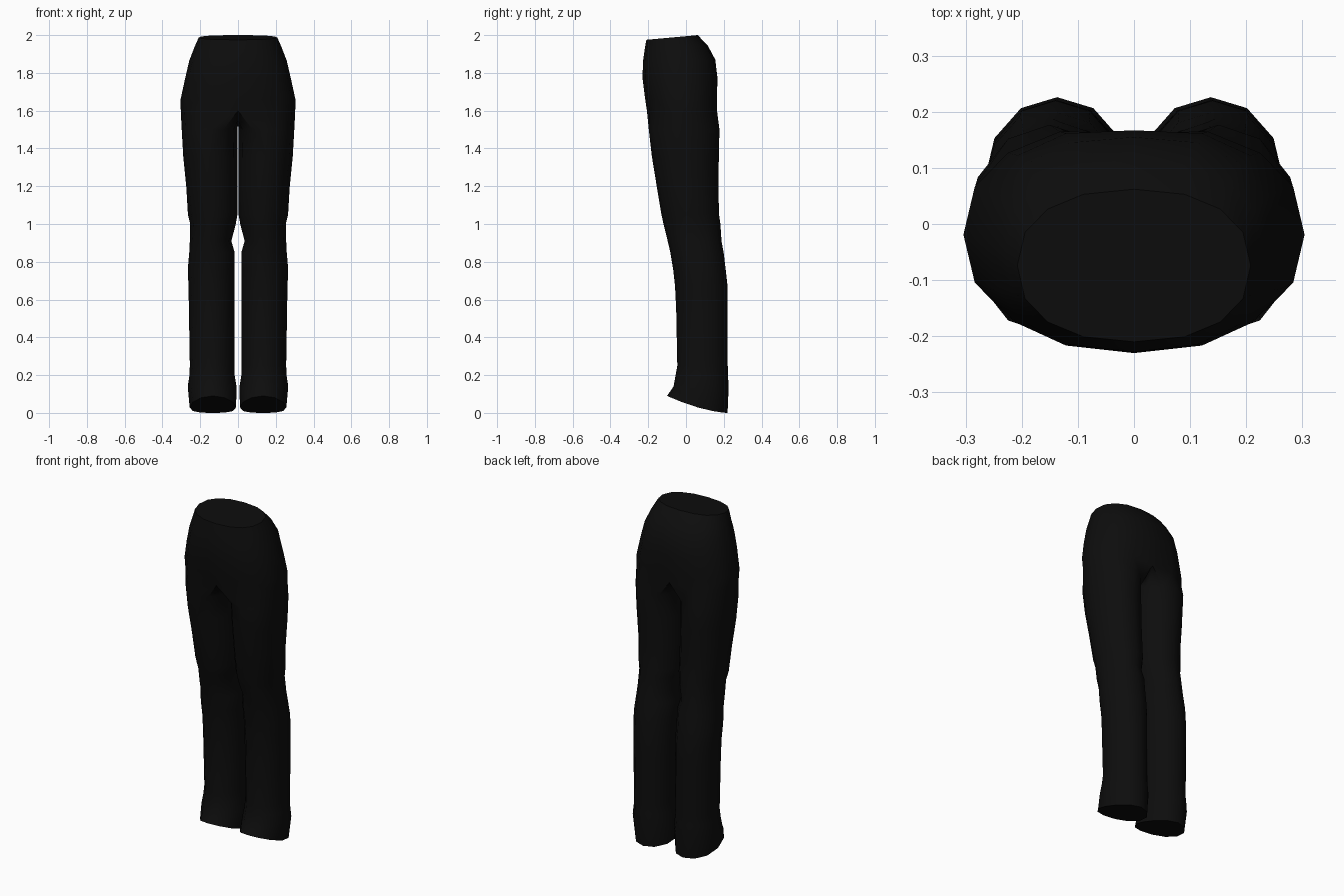
import bpy, bmesh
from math import cos, sin, radians

if "Cube" in bpy.data.objects:
    bpy.data.objects.remove(bpy.data.objects["Cube"])

black = bpy.data.materials.new("black cloth")
black.diffuse_color = (0.004, 0.004, 0.004, 1)
black.use_nodes = True
black.node_tree.nodes["Principled BSDF"].inputs["Base Color"].default_value = black.diffuse_color

bm = bmesh.new()


def power(v, p):
    return (abs(v) ** p) * (1 if v >= 0 else -1)


def torso_ring(z_front, z_back, rx, y_front, y_back, groove):
    """Half ring of 9 points, from front centre round the side to back centre."""
    cy, ry = (y_front + y_back) / 2, (y_back - y_front) / 2
    ring = []
    for i in range(9):
        a = radians(-90 + 22.5 * i)
        x = 0 if i in (0, 8) else rx * power(cos(a), 0.87)
        y = cy + ry * power(sin(a), 0.87)
        z = z_front + (z_back - z_front) * (y - y_front) / (y_back - y_front)
        ring.append(bm.verts.new((x, y - (groove if i == 8 else 0), z)))
    return ring


def leg_ring(z, x_in, x_out, y_front, y_back, hem=False):
    """Closed 12-sided ring; the first 9 points line up with the torso."""
    cx, rx = (x_in + x_out) / 2, (x_out - x_in) / 2
    cy, ry = (y_front + y_back) / 2, (y_back - y_front) / 2
    ring = []
    for i in range(12):
        a = radians(-120 + 30 * i)
        x, y = cx + rx * cos(a), cy + ry * sin(a)
        zz = 0.09 * max(0, (y_back - y) / (y_back - y_front)) ** 1.6 if hem else z
        ring.append(bm.verts.new((x, y, zz)))
    return ring


def bridge(upper, lower, closed):
    n = len(upper)
    for i in range(n if closed else n - 1):
        j = (i + 1) % n
        bm.faces.new((upper[i], lower[i], lower[j], upper[j]))


# Seat: waist down to crotch
seat = [torso_ring(*r) for r in (
    (1.975, 2.000, 0.208, -0.210, 0.062, 0),
    (1.930, 1.945, 0.230, -0.218, 0.115, 0),
    (1.860, 1.870, 0.258, -0.228, 0.158, 0.003),
    (1.770, 1.770, 0.280, -0.230, 0.175, 0.008),
    (1.660, 1.660, 0.304, -0.216, 0.178, 0.015),
    (1.600, 1.600, 0.303, -0.207, 0.177, 0.018))]
for a, b in zip(seat, seat[1:]):
    bridge(a, b, False)
bm.faces.new(seat[0])

# Crotch saddle on the centre line joins the half ring into a leg opening
saddle = [bm.verts.new((0, y, z)) for y, z in ((0.09, 1.55), (-0.02, 1.53), (-0.12, 1.55))]

# Leg: thigh, knee, shin and flared hem
legs = [seat[-1] + saddle] + [leg_ring(*r) for r in (
    (1.50, 0.003, 0.298, -0.197, 0.177),
    (1.36, 0.003, 0.290, -0.181, 0.174),
    (1.20, 0.003, 0.274, -0.155, 0.171),
    (1.05, 0.003, 0.265, -0.130, 0.175),
    (1.00, 0.012, 0.253, -0.119, 0.182),
    (0.91, 0.035, 0.255, -0.097, 0.188),
    (0.85, 0.018, 0.258, -0.083, 0.199),
    (0.76, 0.018, 0.266, -0.068, 0.210),
    (0.67, 0.018, 0.262, -0.058, 0.220),
    (0.55, 0.018, 0.260, -0.052, 0.221),
    (0.25, 0.018, 0.255, -0.046, 0.221),
    (0.20, 0.018, 0.257, -0.055, 0.222),
    (0.14, 0.008, 0.266, -0.066, 0.226),
    (0.00, 0.010, 0.256, -0.100, 0.220, True))]
for a, b in zip(legs, legs[1:]):
    bridge(a, b, True)
bm.faces.new(legs[-1])

bmesh.ops.recalc_face_normals(bm, faces=bm.faces)
mesh = bpy.data.meshes.new("trousers")
bm.to_mesh(mesh)
bm.free()
mesh.materials.append(black)
trousers = bpy.data.objects.new("trousers", mesh)
bpy.context.collection.objects.link(trousers)

# Smooth shading with sharp waist and hem
bpy.context.view_layer.objects.active = trousers
trousers.select_set(True)
bpy.ops.object.shade_smooth_by_angle(angle=radians(50))

# Mirror the left half to the right
mirror = trousers.modifiers.new("mirror", 'MIRROR')
mirror.use_clip = True
mirror.merge_threshold = 0.0005
